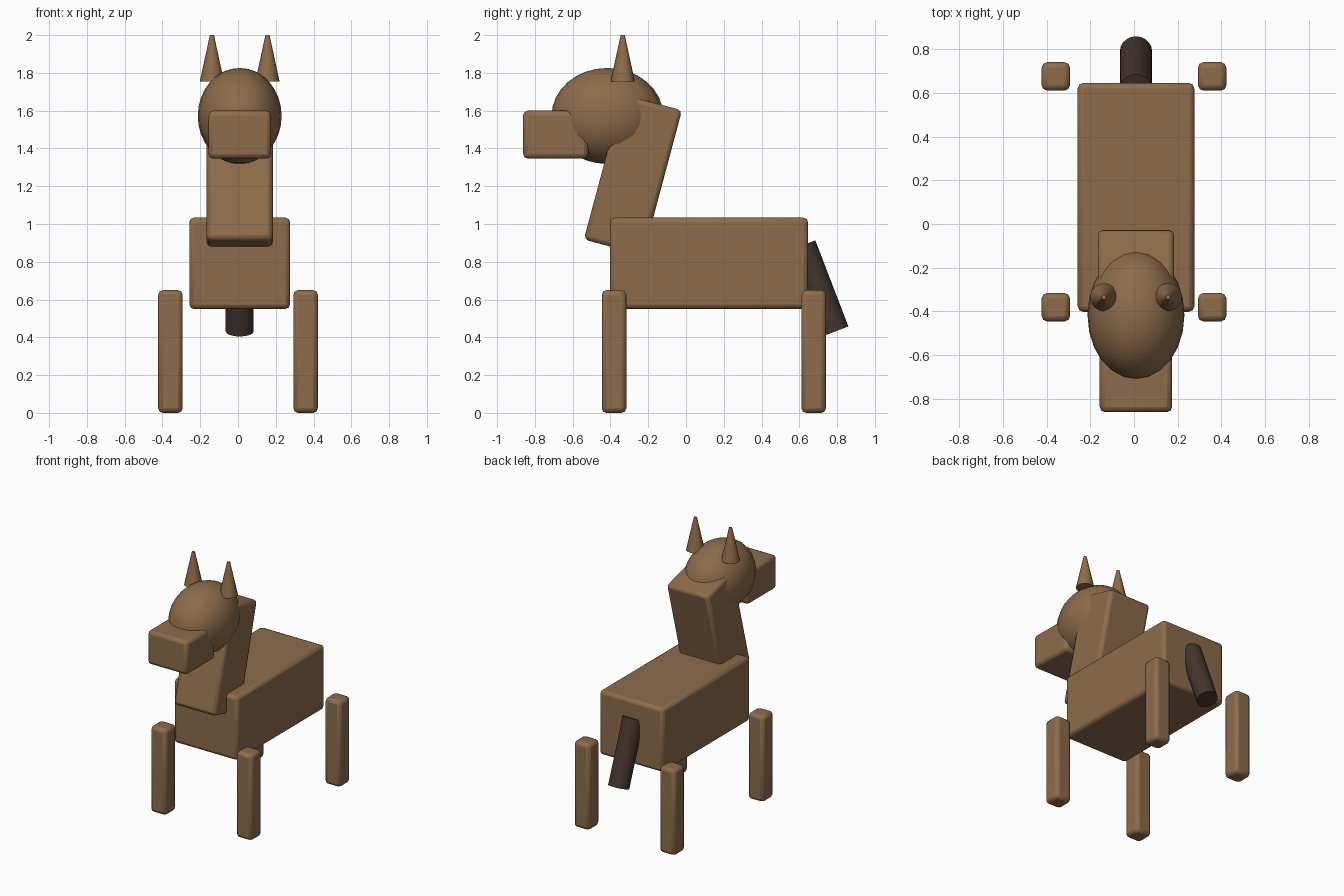
import bpy
from math import radians

if "Cube" in bpy.data.objects:
    bpy.data.objects.remove(bpy.data.objects["Cube"])

CX = 0.009  # centre line of body, neck, head and tail


def material(name, color):
    mat = bpy.data.materials.new(name)
    mat.diffuse_color = color
    mat.use_nodes = True
    mat.node_tree.nodes["Principled BSDF"].inputs["Base Color"].default_value = mat.diffuse_color
    return mat


brown = material("brown_coat", (0.27, 0.15, 0.07, 1))
dark = material("dark_hair", (0.055, 0.036, 0.026, 1))


def finish(name, mat, angle=35):
    ob = bpy.context.object
    ob.name = name
    ob.data.materials.append(mat)
    bpy.ops.object.transform_apply(location=False, rotation=False, scale=True)
    bpy.ops.object.shade_smooth_by_angle(angle=radians(angle))
    return ob


def box(name, loc, size, tilt=0):
    bpy.ops.mesh.primitive_cube_add(size=1, location=loc, rotation=(radians(tilt), 0, 0))
    bpy.context.object.scale = size
    ob = finish(name, brown, 20)
    bevel = ob.modifiers.new("rounded_edges", 'BEVEL')
    bevel.width = 0.025
    bevel.segments = 2
    return ob


# Body, tilted neck and muzzle
box("body", (CX, 0.122, 0.792), (0.534, 1.048, 0.484))
box("neck", (CX, -0.281, 1.26), (0.35, 0.325, 0.795), -15)
box("muzzle", (CX, -0.689, 1.473), (0.332, 0.346, 0.254))

# Head
bpy.ops.mesh.primitive_uv_sphere_add(segments=24, ring_count=16, radius=1,
                                     location=(CX, -0.416, 1.572))
bpy.context.object.scale = (0.222, 0.296, 0.254)
finish("head", brown)

# Legs and ears on both sides
for side, sx in (("left", 1), ("right", -1)):
    for end, y in (("front", -0.381), ("back", 0.676)):
        box(f"{end}_leg_{side}", (sx * 0.358, y, 0.325), (0.13, 0.13, 0.65))
    bpy.ops.mesh.primitive_cone_add(vertices=16, radius1=0.064, radius2=0.011, depth=0.245,
                                    location=(CX + sx * 0.147, -0.335, 1.8775))
    finish(f"ear_{side}", brown)

# Tail, slanting down and backwards
bpy.ops.mesh.primitive_cylinder_add(vertices=20, radius=0.074, depth=0.488,
                                    location=(CX, 0.703, 0.659), rotation=(radians(21), 0, 0))
finish("tail", dark)
